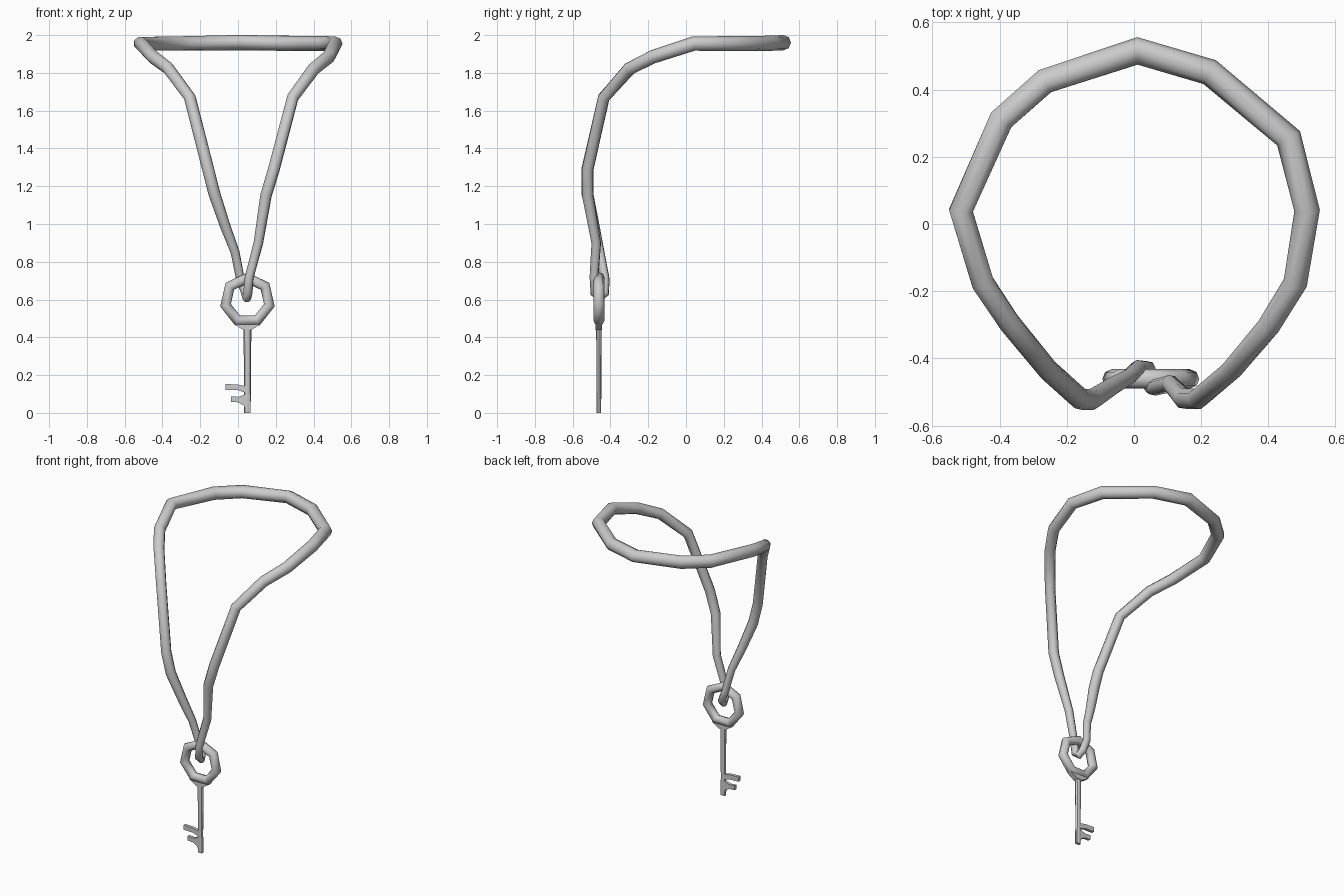
import bpy, bmesh, math
from mathutils import Matrix, Vector

if "Cube" in bpy.data.objects:
    bpy.data.objects.remove(bpy.data.objects["Cube"])

def finish(name, bm, smooth=True):
    bmesh.ops.recalc_face_normals(bm, faces=bm.faces)
    me = bpy.data.meshes.new(name)
    bm.to_mesh(me)
    bm.free()
    ob = bpy.data.objects.new(name, me)
    bpy.context.collection.objects.link(ob)
    for p in me.polygons:
        p.use_smooth = smooth
    return ob

def sweep(name, pts, sides):
    """Closed tube along (x, y, z, radius) points, rings mitred at each corner."""
    bm = bmesh.new()
    pos = [Vector(p[:3]) for p in pts]
    n = len(pts)
    rings, u = [], None
    for i in range(n):
        t = ((pos[i] - pos[i - 1]).normalized() + (pos[(i + 1) % n] - pos[i]).normalized()).normalized()
        u = Vector((0, 0, 1)) if u is None else u
        u = (u - t * u.dot(t)).normalized()
        v = t.cross(u)
        rings.append([bm.verts.new(pos[i] + pts[i][3] * (u * math.cos(a) + v * math.sin(a)))
                      for a in (2 * math.pi * k / sides for k in range(sides))])
    for i in range(n):
        a, b = rings[i], rings[(i + 1) % n]
        # pick the seam rotation that keeps the tube untwisted where it closes
        s = min(range(sides), key=lambda s: sum((a[k].co - b[(k + s) % sides].co).length for k in range(sides)))
        for k in range(sides):
            j = (k + 1) % sides
            bm.faces.new((a[k], a[j], b[(j + s) % sides], b[(k + s) % sides]))
    return finish(name, bm)

# Cord: around the neck, down the right strand, through the ring, up the left
cord = [
    (0.01, 0.515, 1.96, 0.041), (0.225, 0.452, 1.957, 0.04), (0.46, 0.255, 1.955, 0.04),
    (0.515, 0.04, 1.955, 0.038), (0.48, -0.175, 1.885, 0.036), (0.40, -0.305, 1.82, 0.034),
    (0.29, -0.435, 1.67, 0.032), (0.19, -0.52, 1.29, 0.032), (0.148, -0.52, 1.15, 0.031),
    (0.108, -0.475, 0.90, 0.026), (0.06, -0.487, 0.72, 0.024), (0.052, -0.482, 0.635, 0.025),
    (0.047, -0.455, 0.61, 0.025), (0.04, -0.43, 0.635, 0.024), (0.012, -0.427, 0.71, 0.023),
    (-0.015, -0.455, 0.85, 0.024), (-0.068, -0.485, 0.99, 0.028), (-0.125, -0.522, 1.16, 0.032),
    (-0.158, -0.522, 1.29, 0.032), (-0.255, -0.435, 1.67, 0.032), (-0.37, -0.295, 1.825, 0.034),
    (-0.45, -0.175, 1.885, 0.036), (-0.515, 0.04, 1.955, 0.038), (-0.395, 0.31, 1.955, 0.04),
    (-0.265, 0.425, 1.957, 0.04)]
sweep("neck_cord", cord, 8)

# Key bow: seven-sided ring with a flat bottom edge
bow = []
for k in range(7):
    a = math.pi / 2 + 2 * math.pi * k / 7
    bow.append((0.05 + 0.119 * math.cos(a), -0.461, 0.596 + 0.119 * math.sin(a), 0.029))
sweep("key_bow", bow, 8)

# Key shaft: slim tapered rod
bm = bmesh.new()
bmesh.ops.create_cone(bm, cap_ends=True, segments=8, radius1=0.017, radius2=0.021, depth=0.48,
                      matrix=Matrix.Translation((0.05, -0.461, 0.24)) @ Matrix.Diagonal((1, 0.7, 1, 1)))
finish("key_shaft", bm, False)

def plate(name, outline, thickness):
    """Extrude an x-z outline along y, centred on the key."""
    bm = bmesh.new()
    f = bm.faces.new([bm.verts.new((x, -0.461 - thickness / 2, z)) for x, z in outline])
    r = bmesh.ops.extrude_face_region(bm, geom=[f])
    bmesh.ops.translate(bm, vec=(0, thickness, 0),
                        verts=[e for e in r["geom"] if isinstance(e, bmesh.types.BMVert)])
    return finish(name, bm, False)

# Collar joining the shaft to the bow
plate("key_collar", [(-0.02, 0.47), (0.03, 0.438), (0.07, 0.438), (0.12, 0.47)], 0.034)
# Key teeth
plate("key_tooth_upper", [(0.045, 0.14), (0.0, 0.15), (-0.067, 0.153), (-0.067, 0.122),
                          (0.0, 0.12), (0.045, 0.105)], 0.02)
plate("key_tooth_lower", [(0.045, 0.1), (0.0, 0.085), (-0.038, 0.088), (-0.038, 0.058),
                          (0.0, 0.056), (0.03, 0.04), (0.045, 0.0), (0.065, 0.0), (0.065, 0.1)], 0.018)

for ob in bpy.context.collection.objects:
    ob.select_set(ob.name in ("neck_cord", "key_bow"))
    if ob.name == "neck_cord":
        bpy.context.view_layer.objects.active = ob
bpy.ops.object.shade_smooth_by_angle(angle=math.radians(50))
